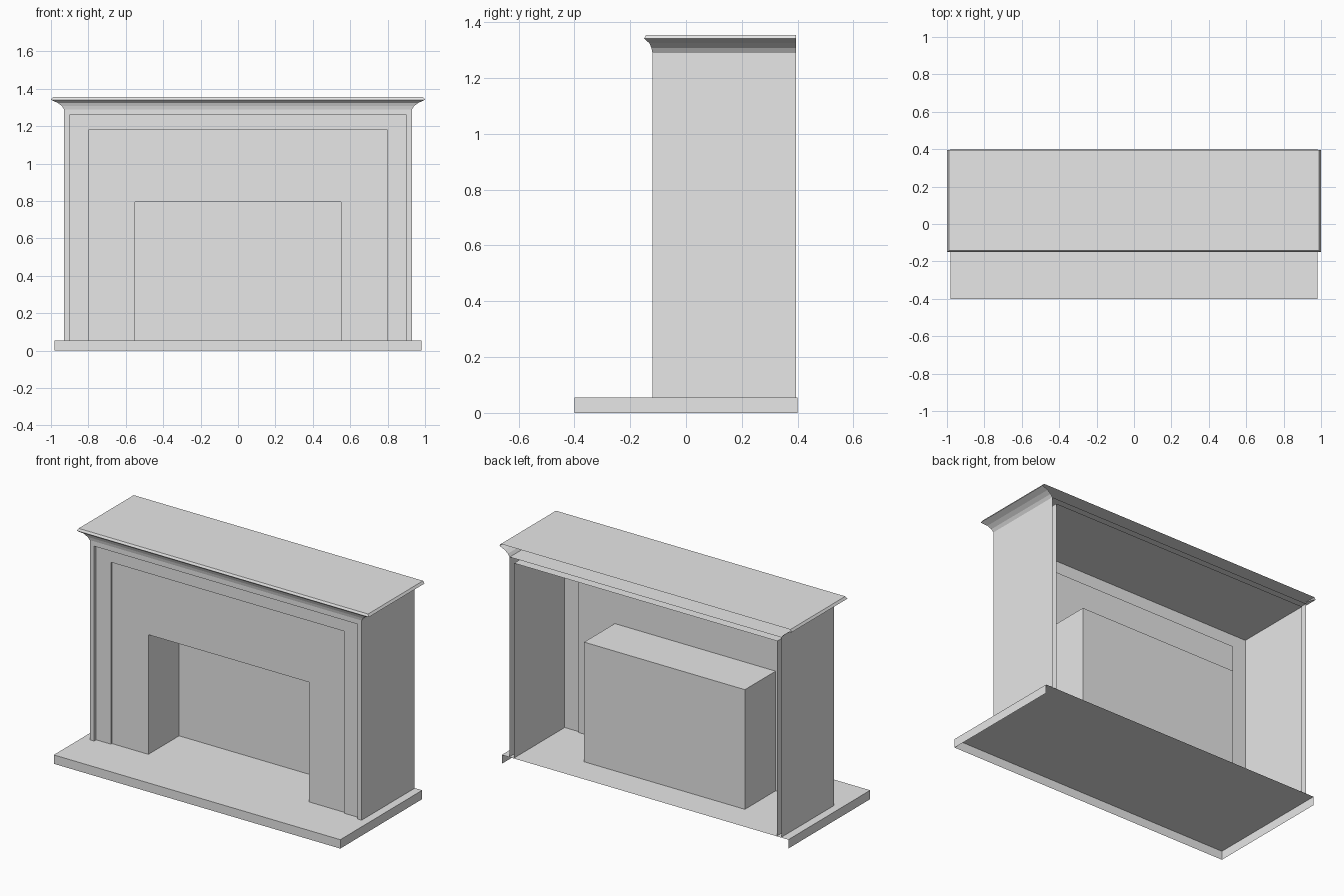
import bpy

if "Cube" in bpy.data.objects:
    bpy.data.objects.remove(bpy.data.objects["Cube"], do_unlink=True)

stone = bpy.data.materials.new("plain grey")
stone.use_nodes = True
grey = (0.8, 0.8, 0.8, 1)
stone.diffuse_color = grey
stone.node_tree.nodes["Principled BSDF"].inputs["Base Color"].default_value = grey

BASE = 0.055   # top of the hearth
BACK = 0.395   # open rear edge


def arch(x, z, y):
    """Upright three-sided outline standing on the hearth."""
    return [(-x, y, BASE), (-x, y, z), (x, y, z), (x, y, BASE)]


def ledge(x, y, z, back=BACK):
    """Level three-sided outline, open at the rear."""
    return [(-x, back, z), (-x, y, z), (x, y, z), (x, back, z)]


def loft(name, rings, cap=False):
    """Skin a row of four-point outlines, optionally closing the last one."""
    verts = [p for ring in rings for p in ring]
    faces = []
    for r in range(len(rings) - 1):
        for i in range(3):
            a = r * 4 + i
            faces.append((a, a + 1, a + 5, a + 4))
    if cap:
        n = len(verts)
        faces.append((n - 4, n - 3, n - 2, n - 1))
    mesh = bpy.data.meshes.new(name)
    mesh.from_pydata(verts, [], faces)
    mesh.materials.append(stone)
    mesh.update()
    obj = bpy.data.objects.new(name, mesh)
    bpy.context.collection.objects.link(obj)
    return obj


# Hearth slab, hollow underneath
loft("hearth", [ledge(0.98, -0.4, 0, 0.4), ledge(0.98, -0.4, BASE, 0.4)], cap=True)

# Outer casing, front frame and inner lining
loft("surround", [arch(0.93, 1.29, BACK), arch(0.93, 1.29, -0.12),
                  arch(0.9, 1.26, -0.12), arch(0.9, 1.26, BACK)])

# Stepped front panels around the opening
loft("front_panel", [arch(0.9, 1.26, -0.10), arch(0.8, 1.18, -0.10),
                     arch(0.8, 1.18, -0.09), arch(0.55, 0.795, -0.09)])

# Firebox recess with a closed back
loft("firebox", [arch(0.55, 0.795, -0.09), arch(0.55, 0.795, 0.21)], cap=True)

# Flared moulding and mantel shelf
loft("mantel", [ledge(0.93, -0.12, 1.29), ledge(0.942, -0.124, 1.308),
                ledge(0.965, -0.131, 1.325), ledge(1.0, -0.15, 1.341),
                ledge(0.99, -0.143, 1.355)], cap=True)
